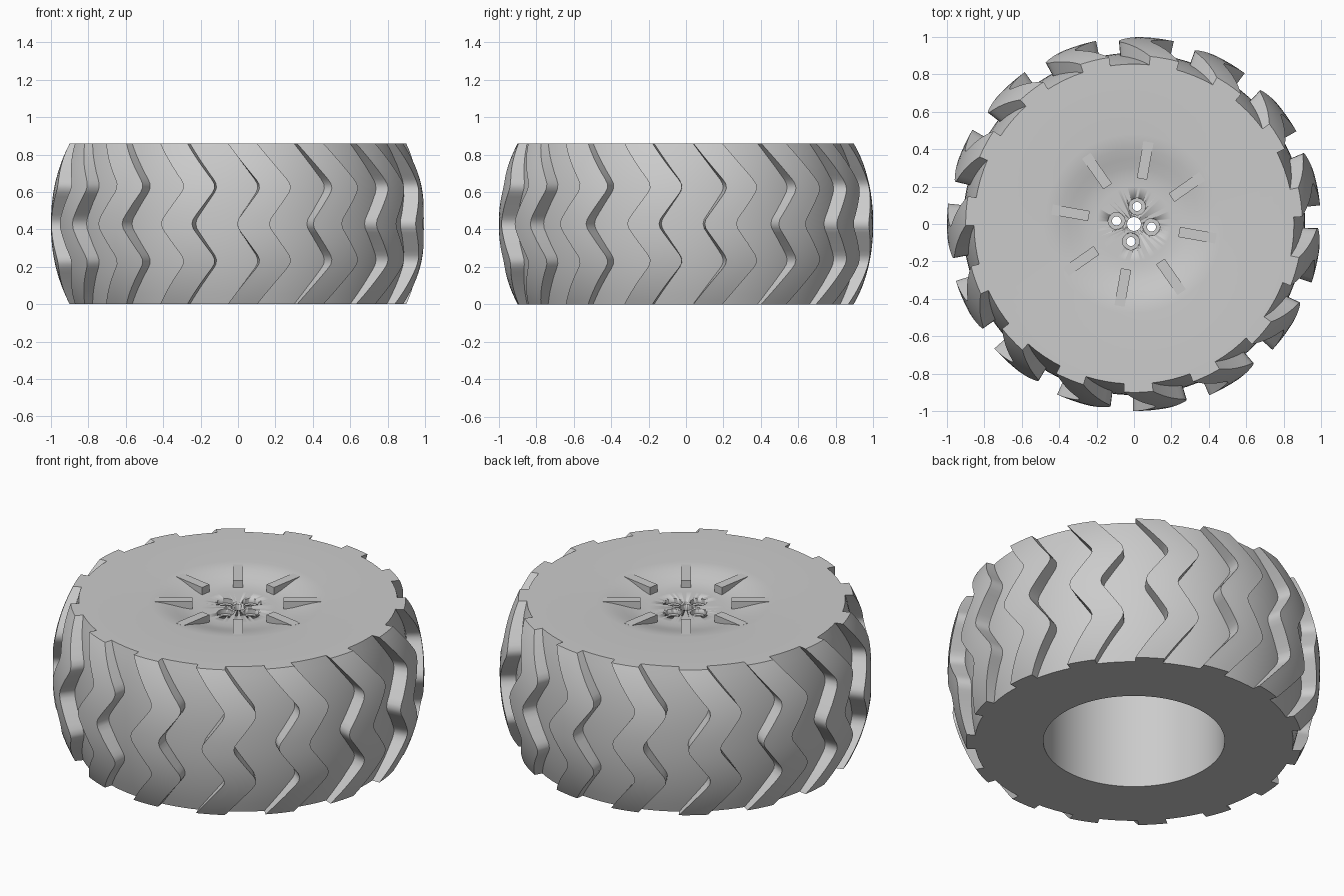
import bpy, bmesh, math
from mathutils import Matrix, Vector

HEIGHT, MID = 0.86, 0.43
LUGS, SPOKES, BOLTS = 15, 8, 4

if "Cube" in bpy.data.objects:
    bpy.data.objects.remove(bpy.data.objects["Cube"])

grey = bpy.data.materials.new("plain grey")
grey.use_nodes = True
grey.diffuse_color = (0.6, 0.6, 0.6, 1)
grey.node_tree.nodes["Principled BSDF"].inputs["Base Color"].default_value = grey.diffuse_color


def finish(bm, name, angle=30):
    """Turn a bmesh into a shaded grey object."""
    bmesh.ops.remove_doubles(bm, verts=bm.verts, dist=0.0001)
    bmesh.ops.recalc_face_normals(bm, faces=bm.faces)
    mesh = bpy.data.meshes.new(name)
    bm.to_mesh(mesh)
    bm.free()
    mesh.materials.append(grey)
    obj = bpy.data.objects.new(name, mesh)
    bpy.context.collection.objects.link(obj)
    bpy.ops.object.select_all(action="DESELECT")
    obj.select_set(True)
    bpy.context.view_layer.objects.active = obj
    bpy.ops.object.shade_smooth_by_angle(angle=math.radians(angle))
    return obj


def lathe(bm, profile, steps, offset=(0, 0, 0)):
    """Spin a radius/height profile about a vertical axis."""
    off = Vector(offset)
    verts = [bm.verts.new(off + Vector((r, 0, z))) for r, z in profile]
    edges = [bm.edges.new(pair) for pair in zip(verts, verts[1:])]
    bmesh.ops.spin(bm, geom=verts + edges, cent=off, axis=(0, 0, 1),
                   angle=math.tau, steps=steps)


def polar(r, degrees, z):
    a = math.radians(degrees)
    return Vector((r * math.cos(a), r * math.sin(a), z))


def bulge(z, mid, edge):
    """Radius of the barrel-shaped tyre at a height."""
    return mid - (mid - edge) * abs((z - MID) / MID) ** 2.2


def zigzag(z):
    """Angle in degrees of a lug's centre line at a height."""
    d = abs(z - MID)
    return -20 + 8.5 * d / 0.2 if d < 0.2 else -11.5 - 11 * (d - 0.2) / 0.23


def soft_zigzag(z):
    return sum(zigzag(z + t * 0.01) for t in range(-3, 4)) / 7


# Tyre and wheel in one solid, with a dished face and a deep hollow back
bm = bmesh.new()
rings = [HEIGHT * i / 16 for i in range(17)]
wall = [(bulge(z, 0.915, 0.855), z) for z in reversed(rings)]
dish = [(0, 0.812), (0.2, 0.812), (0.25, 0.814), (0.3, 0.823), (0.35, 0.837),
        (0.4, 0.85), (0.44, 0.857), (0.48, HEIGHT)]
lathe(bm, dish + wall + [(0.487, 0), (0.487, 0.74), (0, 0.74)], 90)
wheel = finish(bm, "tyre_and_wheel")

# Centre hole and stepped bolt holes
bm = bmesh.new()
lathe(bm, [(0, 0.7), (0.037, 0.7), (0.037, 0.9), (0, 0.9)], 24)
for i in range(BOLTS):
    lathe(bm, [(0, 0.7), (0.024, 0.7), (0.024, 0.785), (0.045, 0.785),
               (0.045, 0.9), (0, 0.9)], 24, polar(0.095, 80 + i * 360 / BOLTS, 0))
cutter = finish(bm, "hole_cutter")
cutter.hide_render = True
cut = wheel.modifiers.new("holes", "BOOLEAN")
cut.operation, cut.solver, cut.object = "DIFFERENCE", "EXACT", cutter
bpy.context.view_layer.objects.active = wheel
bpy.ops.object.modifier_move_to_index(modifier="holes", index=0)
bpy.ops.object.modifier_apply(modifier="holes")
bpy.data.objects.remove(cutter)

# Zigzag tread lugs
bm = bmesh.new()
levels = [HEIGHT * i / 36 for i in range(37)]
for lug in range(LUGS):
    turn = 270 + lug * 360 / LUGS
    previous = None
    for z in levels:
        a = turn + soft_zigzag(z)
        outer, inner = bulge(z, 1, 0.9), bulge(z, 0.89, 0.83)
        loop = [bm.verts.new(polar(outer, a + d, z)) for d in (-5, -2.5, 0, 2.5, 5)]
        loop += [bm.verts.new(polar(inner, a + d, z)) for d in (5, -5)]
        if previous:
            for i in range(len(loop)):
                j = (i + 1) % len(loop)
                bm.faces.new((previous[i], previous[j], loop[j], loop[i]))
        else:
            bm.faces.new(loop)
        previous = loop
    bm.faces.new(previous)
finish(bm, "tread_lugs", 35)

# Flat spokes standing in the dish
bm = bmesh.new()
for i in range(SPOKES):
    spin = Matrix.Rotation(math.radians(35 + i * 360 / SPOKES), 4, "Z")
    shape = Matrix.Translation((0.345, 0, 0.83)) @ Matrix.Diagonal((0.2, 0.055, 0.056, 1))
    bmesh.ops.create_cube(bm, size=1, matrix=spin @ shape)
finish(bm, "spokes")
